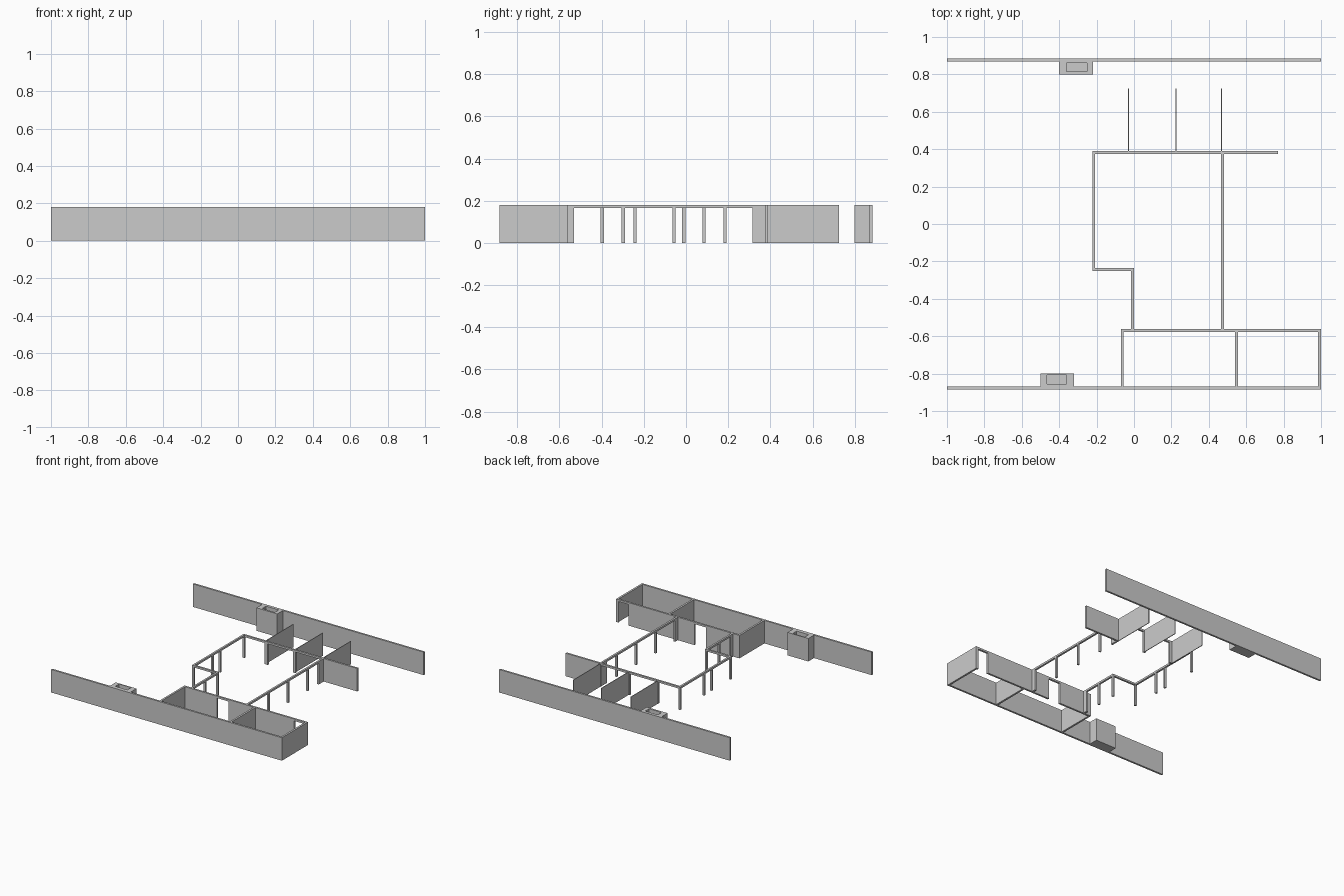
import bpy, bmesh

if "Cube" in bpy.data.objects:
    bpy.data.objects.remove(bpy.data.objects["Cube"])

H = 0.18      # wall height
T = 0.015     # wall thickness
BEAM = 0.165  # underside of the beams and headers


def block(name, x0, x1, y0, y1, z0=0.0, z1=H, hole=None):
    """Axis-aligned block; hole=(x0, x1, y0, y1, floor_z) sinks a shaft into its top."""
    bm = bmesh.new()
    bmesh.ops.create_cube(bm, size=1)
    for v in bm.verts:
        v.co.x = x1 if v.co.x > 0 else x0
        v.co.y = y1 if v.co.y > 0 else y0
        v.co.z = z1 if v.co.z > 0 else z0
    if hole:
        hx0, hx1, hy0, hy1, floor = hole
        bm.normal_update()
        top = max(bm.faces, key=lambda f: f.calc_center_median().z)
        bmesh.ops.inset_individual(bm, faces=[top], thickness=0.01)
        cx, cy = (x0 + x1) / 2, (y0 + y1) / 2
        for v in top.verts:
            v.co.x = hx1 if v.co.x > cx else hx0
            v.co.y = hy1 if v.co.y > cy else hy0
        shaft = bmesh.ops.extrude_discrete_faces(bm, faces=[top])["faces"][0]
        for v in shaft.verts:
            v.co.z = floor
    bmesh.ops.recalc_face_normals(bm, faces=bm.faces)
    me = bpy.data.meshes.new(name)
    bm.to_mesh(me)
    bm.free()
    ob = bpy.data.objects.new(name, me)
    bpy.context.collection.objects.link(ob)
    return ob


# Long outer walls with hollow chimneys
block("back_boundary_wall", -1, 1, 0.87, 0.885)
block("front_boundary_wall", -1, 1, -0.885, -0.87)
block("back_chimney", -0.40, -0.22, 0.80, 0.87, hole=(-0.36, -0.25, 0.815, 0.862, 0.01))
block("front_chimney", -0.50, -0.32, -0.87, -0.80, hole=(-0.465, -0.36, -0.855, -0.808, 0.01))

# Front rooms: side and dividing walls
for name, x in (("left", -0.07), ("middle", 0.54), ("right", 0.985)):
    block(f"front_room_{name}_wall", x, x + T, -0.87, -0.577)

# Front rooms: rear wall with two openings below a continuous header
ROOM_Y = (-0.577, -0.562)
block("front_room_header", -0.07, 1, *ROOM_Y, BEAM, H)
for i, (x0, x1) in enumerate(((-0.07, 0.22), (0.32, 0.89), (0.98, 1.0))):
    block(f"front_room_rear_wall_{i}", x0, x1, *ROOM_Y, 0, BEAM)

# Court beams
RX, LX, JX = 0.465, -0.223, -0.015
block("right_beam", RX, RX + T, -0.562, 0.375, BEAM, H)
block("left_beam", LX, LX + T, -0.235, 0.375, BEAM, H)
block("jog_beam", LX, JX + T, -0.25, -0.235, BEAM, H)
block("inner_left_beam", JX, JX + T, -0.562, -0.25, BEAM, H)
block("rear_beam", LX, 0.77, 0.375, 0.39, BEAM, H)

# Court posts, by beam
posts = {
    "right": (RX, (-0.305, -0.064, 0.178)),
    "left": (LX, (-0.25, -0.018, 0.078, 0.375)),
    "inner_left": (JX, (-0.405, -0.25)),
}
for side, (x, ys) in posts.items():
    for i, y in enumerate(ys):
        block(f"{side}_post_{i}", x, x + T, y, y + T, 0, BEAM)

# Short wall stubs at the beam ends
block("right_front_stub", RX, RX + T, -0.562, -0.53, 0, BEAM)
block("left_front_stub", JX, JX + T, -0.562, -0.53, 0, BEAM)
block("right_back_stub", RX, RX + T, 0.315, 0.375, 0, BEAM)

# Rear cubicles: solid end wall, small stub and thin partitions
block("rear_wall", RX, 0.77, 0.375, 0.39, 0, BEAM)
block("rear_left_stub", -0.035, -0.005, 0.375, 0.39, 0, BEAM)
block("rear_middle_post", 0.215, 0.235, 0.375, 0.39, 0, BEAM)
for i, x in enumerate((-0.03, 0.225, 0.468)):
    block(f"thin_partition_{i}", x - 0.002, x + 0.003, 0.39, 0.725)
